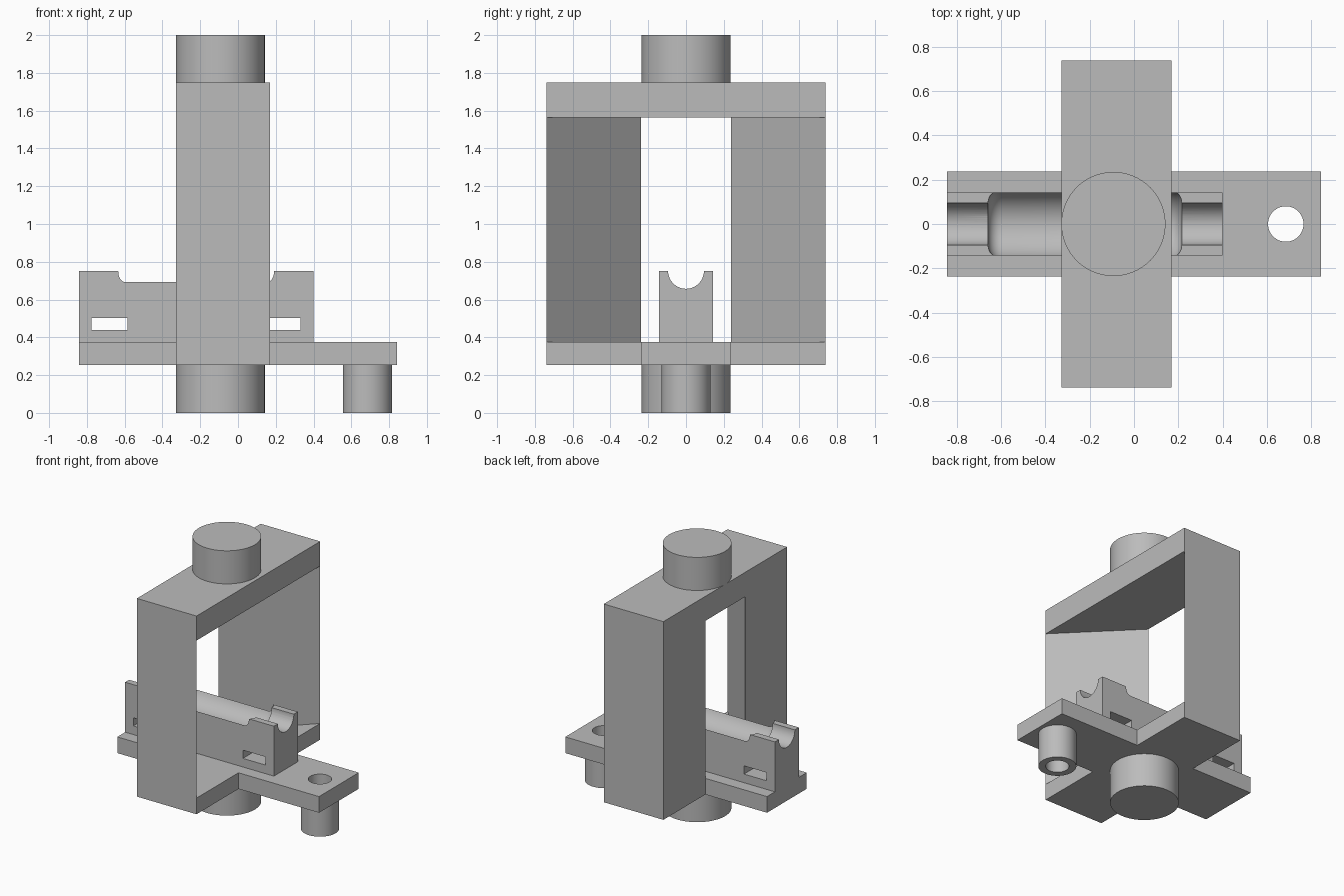
import bpy, bmesh, math
from mathutils import Matrix, Vector

if "Cube" in bpy.data.objects:
    bpy.data.objects.remove(bpy.data.objects["Cube"])

grey = bpy.data.materials.new("plain grey")
grey.diffuse_color = (0.5, 0.5, 0.5, 1)
grey.use_nodes = True
grey.node_tree.nodes["Principled BSDF"].inputs["Base Color"].default_value = grey.diffuse_color


def finish(name, bm, smooth=False):
    bmesh.ops.recalc_face_normals(bm, faces=bm.faces)
    me = bpy.data.meshes.new(name)
    bm.to_mesh(me)
    bm.free()
    me.materials.append(grey)
    ob = bpy.data.objects.new(name, me)
    bpy.context.collection.objects.link(ob)
    if smooth:
        smooth_object(ob)
    return ob


def smooth_object(ob):
    bpy.ops.object.select_all(action='DESELECT')
    ob.select_set(True)
    bpy.context.view_layer.objects.active = ob
    bpy.ops.object.shade_smooth_by_angle(angle=math.radians(30))


def prism(name, outline, z0, z1):
    """Extrude an xy outline from z0 to z1."""
    bm = bmesh.new()
    face = bm.faces.new([bm.verts.new((x, y, z0)) for x, y in outline])
    new = bmesh.ops.extrude_face_region(bm, geom=[face])["geom"]
    bmesh.ops.translate(bm, vec=(0, 0, z1 - z0),
                        verts=[v for v in new if isinstance(v, bmesh.types.BMVert)])
    return finish(name, bm)


def box(name, x0, x1, y0, y1, z0, z1):
    return prism(name, [(x0, y0), (x1, y0), (x1, y1), (x0, y1)], z0, z1)


def lathe(name, profile, origin, along_x=False, smooth=True, steps=64):
    """Spin (radius, height) points around z, or around x."""
    bm = bmesh.new()
    pts = [bm.verts.new((r, 0, h)) for r, h in profile]
    edges = [bm.edges.new(p) for p in zip(pts, pts[1:])]
    bmesh.ops.spin(bm, geom=pts + edges, cent=(0, 0, 0), axis=(0, 0, 1),
                   angle=math.tau, steps=steps, use_merge=True)
    bmesh.ops.remove_doubles(bm, verts=bm.verts, dist=1e-5)
    turn = Matrix.Rotation(math.pi / 2, 4, 'Y') if along_x else Matrix()
    bm.transform(Matrix.Translation(Vector(origin)) @ turn)
    return finish(name, bm, smooth)


def cut(ob, cutters):
    """Subtract the cutters, then discard them."""
    bpy.context.view_layer.objects.active = ob
    for c in cutters:
        c.hide_render = True
        mod = ob.modifiers.new("cut", 'BOOLEAN')
        mod.operation, mod.solver, mod.object = 'DIFFERENCE', 'EXACT', c
        bpy.ops.object.modifier_apply(modifier=mod.name)
        bpy.data.objects.remove(c)
    smooth_object(ob)


X0, X1 = -0.328, 0.17       # frame width
Y, W = 0.738, 0.237         # frame half depth, base arm half width
L, R = -0.843, 0.843        # base ends
ZB, ZP, ZT = 0.253, 0.375, 1.565
PIVOT, BOSS = -0.093, 0.685

# Cross-shaped base plate with the boss hole
base = prism("base_plate", [(L, -W), (X0, -W), (X0, -Y), (X1, -Y), (X1, -W), (R, -W),
                            (R, W), (X1, W), (X1, Y), (X0, Y), (X0, W), (L, W)], ZB, ZP)
cut(base, [lathe("hole_cutter", [(0, 0.1), (0.08, 0.1), (0.08, 0.6), (0, 0.6)], (BOSS, 0, 0))])

# Triangular posts and top beam
for name, s in (("front_post", -1), ("back_post", 1)):
    prism(name, [(X0, s * Y), (X1, s * Y), (X0, s * W)], ZP, ZT)
box("top_beam", X0, X1, -Y, Y, ZT, 1.75)

# Round pivots and hollow boss
for name, z0, z1 in (("bottom_pivot", 0, ZB), ("top_pivot", 1.75, 2.0)):
    lathe(name, [(0, z0), (0.235, z0), (0.235, z1), (0, z1)], (PIVOT, 0, 0))
lathe("hollow_boss", [(0.08, 0), (0.13, 0), (0.13, ZB), (0.08, ZB), (0.08, 0)], (BOSS, 0, 0))

# Cradle block: narrow channel, wide round-ended pocket, two side slots
CX = -0.2215
cradle = box("cradle", L, 0.40, -0.143, 0.143, ZP, 0.752)
channel = lathe("channel_cutter", [(0, -1), (0.095, -1), (0.095, 1), (0, 1)], (CX, 0, 0.752), True)
RAD, HALF, F = 0.155, 0.437, 0.06
arc = [(RAD - F + F * math.sin(a), HALF - F + F * math.cos(a))
       for a in (math.pi / 2 * i / 8 for i in range(9))]
profile = [(0, HALF)] + arc + [(r, -h) for r, h in reversed(arc)] + [(0, -HALF)]
pocket = lathe("pocket_cutter", profile, (CX, 0, 0.752), True)
slots = [box("slot_cutter", CX + s * 0.458 - 0.095, CX + s * 0.458 + 0.095, -1, 1, 0.44, 0.502)
         for s in (-1, 1)]
cut(cradle, [channel, pocket] + slots)
